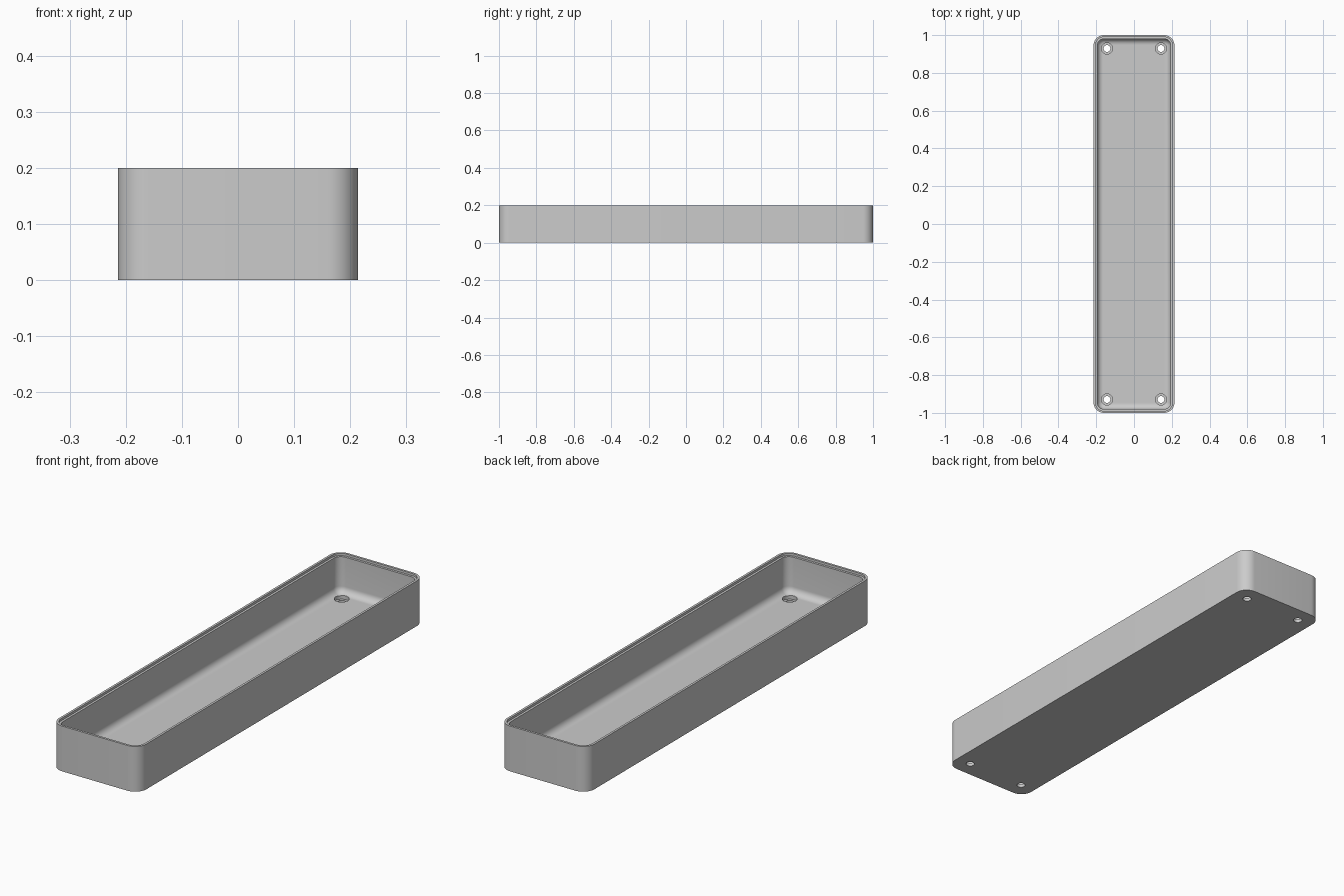
import bpy, bmesh, math
from mathutils import Matrix

cube = bpy.data.objects.get("Cube")
if cube:
    bpy.data.objects.remove(cube, do_unlink=True)

HALF_X, HALF_Y, HEIGHT, CORNER = 0.214, 1.0, 0.2, 0.055
WALL, FLOOR, FILLET = 0.02, 0.03, 0.03
STEPS = 10

grey = bpy.data.materials.new("plain grey")
grey.use_nodes = True
colour = (0.6, 0.6, 0.6, 1)
grey.diffuse_color = colour
grey.node_tree.nodes["Principled BSDF"].inputs["Base Color"].default_value = colour


def rounded_loop(bm, inset, z):
    """Rounded rectangle of vertices, inset from the outer outline."""
    r = max(CORNER - inset, 0.004)
    cx, cy = HALF_X - inset - r, HALF_Y - inset - r
    loop = []
    for quarter, (sx, sy) in enumerate([(1, 1), (-1, 1), (-1, -1), (1, -1)]):
        for i in range(STEPS + 1):
            a = math.pi / 2 * (quarter + i / STEPS)
            loop.append(bm.verts.new((sx * cx + r * math.cos(a), sy * cy + r * math.sin(a), z)))
    return loop


def finish(bm, name):
    bmesh.ops.recalc_face_normals(bm, faces=bm.faces)
    mesh = bpy.data.meshes.new(name)
    bm.to_mesh(mesh)
    bm.free()
    mesh.materials.append(grey)
    obj = bpy.data.objects.new(name, mesh)
    bpy.context.collection.objects.link(obj)
    return obj


# Tray section: outside wall, stepped rim, inside wall, floor fillet
profile = [(0, 0), (0, HEIGHT), (0.01, HEIGHT), (0.01, HEIGHT - 0.01), (WALL, HEIGHT - 0.01)]
for i in range(9):
    a = math.pi / 2 * i / 8
    profile.append((WALL + FILLET * (1 - math.cos(a)), FLOOR + FILLET * (1 - math.sin(a))))

bm = bmesh.new()
loops = [rounded_loop(bm, d, z) for d, z in profile]
count = len(loops[0])
for low, high in zip(loops, loops[1:]):
    for i in range(count):
        j = (i + 1) % count
        bm.faces.new((low[i], low[j], high[j], high[i]))
bm.faces.new(loops[0])
bm.faces.new(loops[-1])
tray = finish(bm, "tray")

# Screw holes: a narrow bore with a wider recess on the floor
for name, radius, bottom in [("bore_cutter", 0.018, -0.05), ("recess_cutter", 0.03, 0.015)]:
    bm = bmesh.new()
    top = 0.1
    for x in (-0.143, 0.143):
        for y in (-0.929, 0.929):
            bmesh.ops.create_cone(bm, cap_ends=True, segments=32, radius1=radius, radius2=radius,
                                  depth=top - bottom,
                                  matrix=Matrix.Translation((x, y, (top + bottom) / 2)))
    cutter = finish(bm, name)
    cutter.hide_render = True
    cutter.hide_set(True)
    cut = tray.modifiers.new(name, "BOOLEAN")
    cut.operation = "DIFFERENCE"
    cut.solver = "EXACT"
    cut.object = cutter

# Apply the cuts, then smooth the rounded parts
bpy.context.view_layer.objects.active = tray
tray.select_set(True)
for modifier in list(tray.modifiers):
    bpy.ops.object.modifier_apply(modifier=modifier.name)
for name in ("bore_cutter", "recess_cutter"):
    bpy.data.objects.remove(bpy.data.objects[name], do_unlink=True)
bpy.ops.object.shade_smooth_by_angle(angle=math.radians(30))
